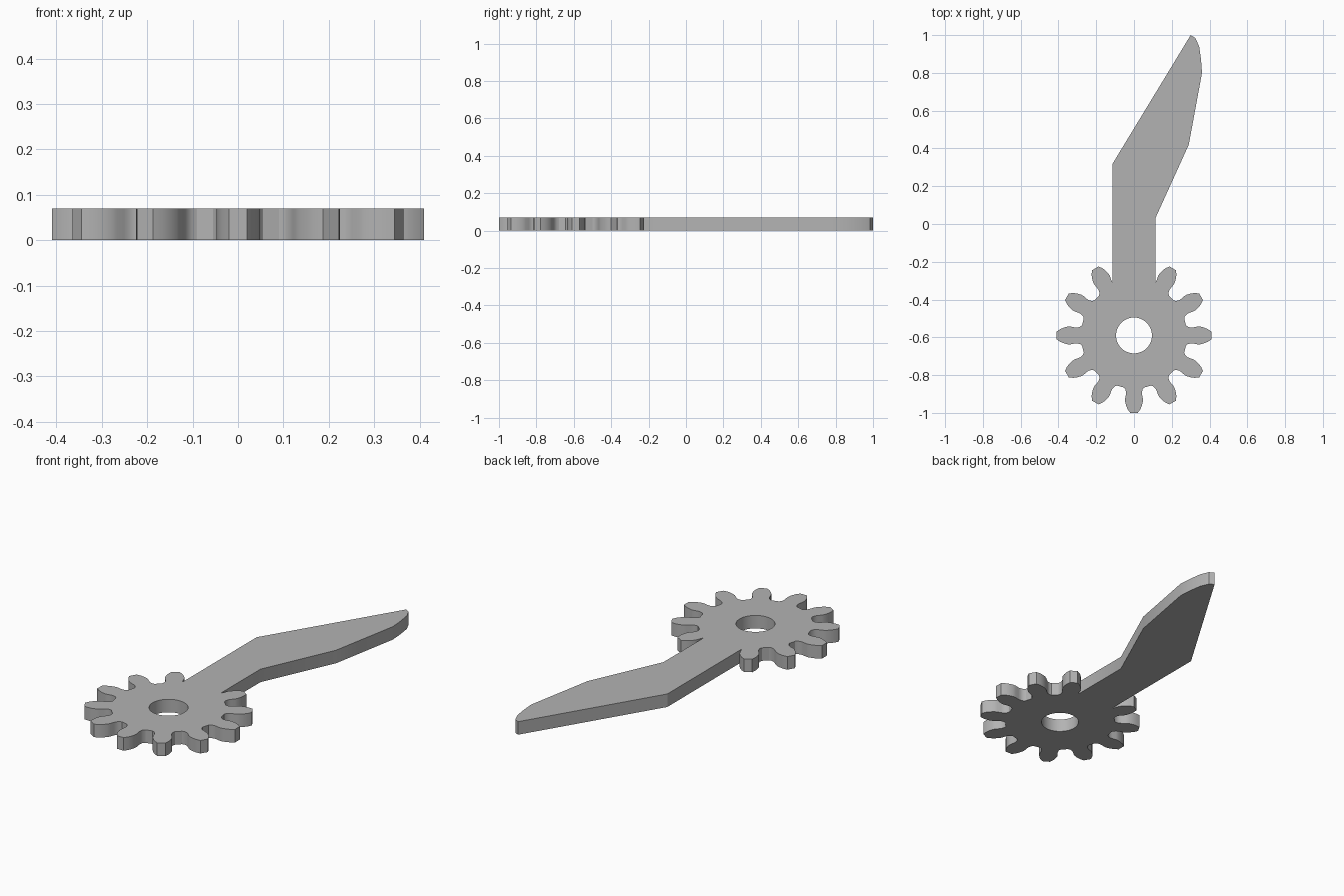
import bpy
import bmesh
from math import sin, cos, radians, tau
from mathutils import Vector

cube = bpy.data.objects.get("Cube")
if cube:
    bpy.data.objects.remove(cube, do_unlink=True)

THICK = 0.07
HUB = Vector((0, -0.59))

# Half of one tooth as (distance from hub, half width), from root to tip
FLANK = [(0.275, 0.055), (0.285, 0.046), (0.3, 0.042), (0.315, 0.043), (0.335, 0.047),
         (0.35, 0.047), (0.37, 0.042), (0.39, 0.034), (0.41, 0.02)]
TOOTH = [(r, -w) for r, w in FLANK] + [(r, w) for r, w in reversed(FLANK)]

# Pointed arm, running from the right side of the hub round to the left
ARM = [(0.113, -0.285), (0.113, 0.03), (0.29, 0.42), (0.36, 0.8), (0.355, 0.87),
       (0.345, 0.94), (0.325, 0.985), (0.3, 1.0), (-0.113, 0.32), (-0.113, -0.285)]


def around_hub(r, side, degrees):
    a = radians(degrees)
    return HUB + Vector((r * cos(a) - side * sin(a), r * sin(a) + side * cos(a)))


# Eleven teeth; the arm replaces the twelfth
teeth = [around_hub(r, s, 120 + 30 * i) for i in range(11) for r, s in TOOTH]
outline = ARM + teeth[2:-2]
hole = [HUB + 0.095 * Vector((cos(tau * i / 48), sin(tau * i / 48))) for i in range(48)]

# Flat plate with the axle hole
curve = bpy.data.curves.new("gear_arm_profile", "CURVE")
curve.dimensions = "2D"
curve.fill_mode = "BOTH"
curve.extrude = THICK / 2
for loop in (outline, hole):
    spline = curve.splines.new("POLY")
    spline.points.add(len(loop) - 1)
    for point, (x, y) in zip(spline.points, loop):
        point.co = (x, y, 0, 1)
    spline.use_cyclic_u = True

plate = bpy.data.objects.new("gear_with_arm", curve)
plate.location.z = THICK / 2
bpy.context.collection.objects.link(plate)
bpy.ops.object.select_all(action="DESELECT")
bpy.context.view_layer.objects.active = plate
plate.select_set(True)
bpy.ops.object.convert(target="MESH")

# Weld the walls to the caps and face everything outwards
bm = bmesh.new()
bm.from_mesh(plate.data)
bmesh.ops.remove_doubles(bm, verts=bm.verts, dist=0.0001)
bmesh.ops.recalc_face_normals(bm, faces=bm.faces)
bm.to_mesh(plate.data)
bm.free()
bpy.ops.object.shade_smooth_by_angle(angle=radians(30))

# Plain grey finish
grey = bpy.data.materials.new("plain_grey")
grey.use_nodes = True
colour = (0.45, 0.45, 0.45, 1)
grey.diffuse_color = colour
grey.node_tree.nodes["Principled BSDF"].inputs["Base Color"].default_value = colour
plate.data.materials.clear()
plate.data.materials.append(grey)
